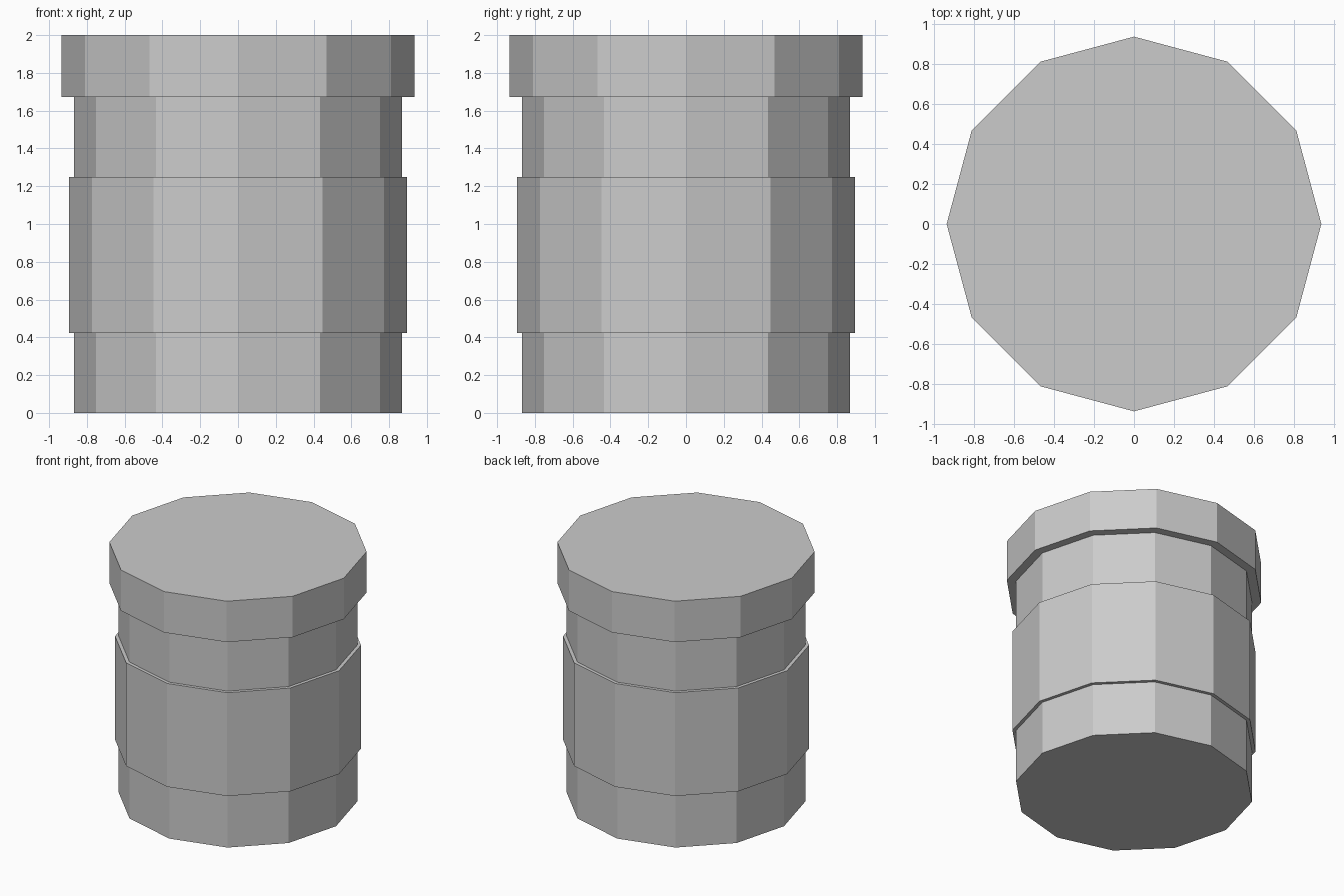
import bpy

cube = bpy.data.objects.get("Cube")
if cube:
    bpy.data.objects.remove(cube, do_unlink=True)

SIDES = 12

# Single plain grey for the whole jar
grey = bpy.data.materials.new("light_grey")
grey.use_nodes = True
colour = (0.6, 0.6, 0.6, 1.0)
grey.diffuse_color = colour
grey.node_tree.nodes["Principled BSDF"].inputs["Base Color"].default_value = colour


def drum(name, radius, bottom, top):
    """Flat-sided closed drum between two heights."""
    bpy.ops.mesh.primitive_cylinder_add(
        vertices=SIDES, radius=radius, depth=top - bottom,
        location=(0, 0, (bottom + top) / 2))
    obj = bpy.context.object
    obj.name = name
    obj.data.name = name
    obj.data.materials.append(grey)
    return obj


# Jar body, reaching up into the lid
drum("jar_body", 0.867, 0.0, 1.75)
# Raised label band around the middle
drum("label_band", 0.894, 0.424, 1.25)
# Wide screw lid
drum("lid", 0.935, 1.673, 2.0)
